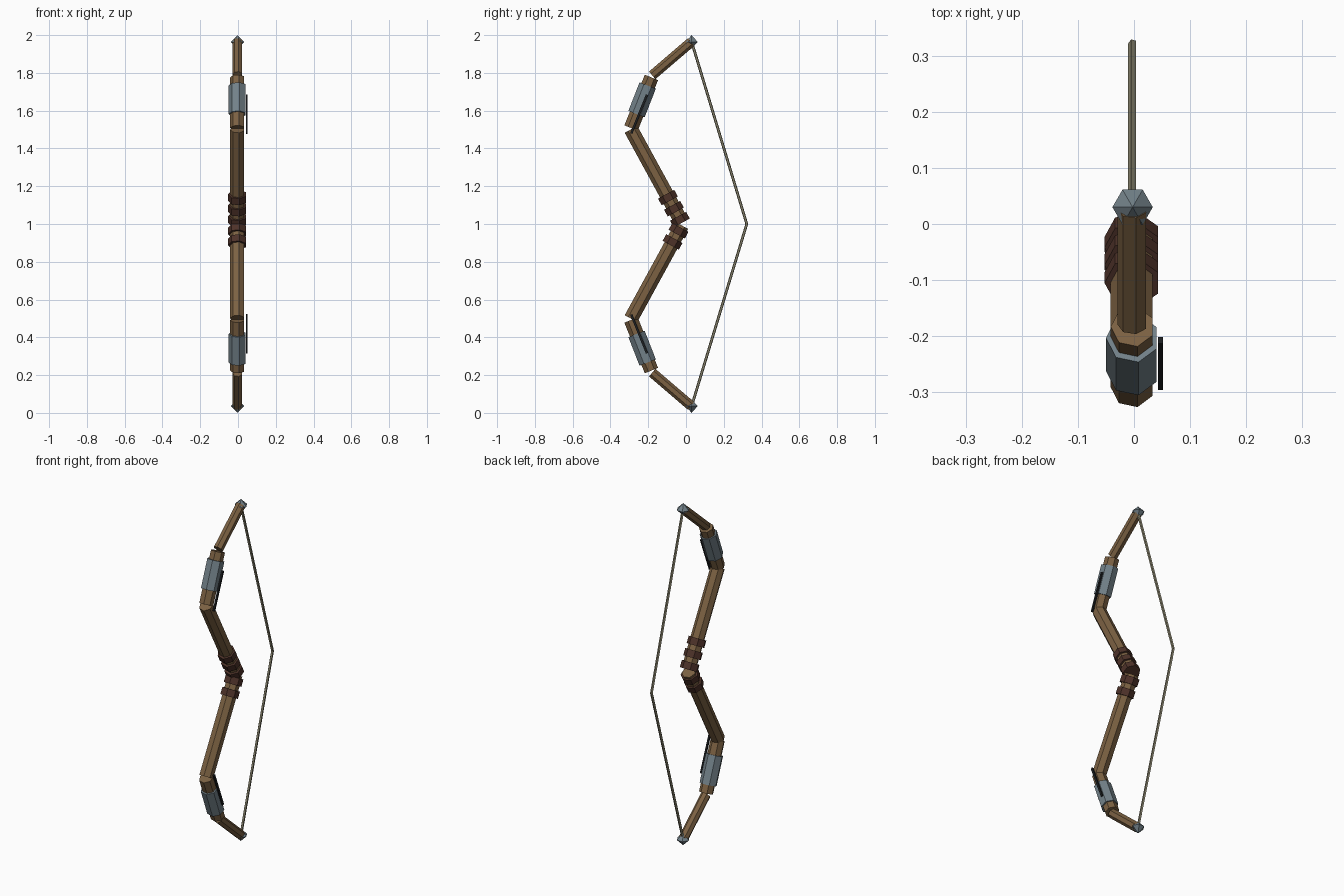
import bpy, bmesh, math
from mathutils import Vector, Matrix

if "Cube" in bpy.data.objects:
    bpy.data.objects.remove(bpy.data.objects["Cube"])

CX = -0.0025  # bow plane


def material(name, rgb):
    m = bpy.data.materials.new(name)
    m.diffuse_color = (*rgb, 1)
    m.use_nodes = True
    m.node_tree.nodes["Principled BSDF"].inputs["Base Color"].default_value = m.diffuse_color
    return m


WOOD = material("wood", (0.20, 0.12, 0.055))
LEATHER = material("leather", (0.075, 0.032, 0.022))
STEEL = material("steel", (0.17, 0.22, 0.25))
DARK = material("dark_inlay", (0.012, 0.014, 0.016))
CORD = material("cord", (0.26, 0.24, 0.16))


def finish(bm, name, mat):
    bmesh.ops.recalc_face_normals(bm, faces=bm.faces)
    me = bpy.data.meshes.new(name)
    bm.to_mesh(me)
    bm.free()
    me.materials.append(mat)
    ob = bpy.data.objects.new(name, me)
    bpy.context.collection.objects.link(ob)
    return ob


def frame(a, b, x=CX):
    """Local z runs from a to b in the (y, z) plane, local x stays world x."""
    a, b = Vector((x, *a)), Vector((x, *b))
    d = (b - a).normalized()
    side = Vector((1, 0, 0))
    up = d.cross(side)
    m = Matrix((side, up, d)).transposed().to_4x4()
    m.translation = (a + b) / 2
    return m, (b - a).length


def rod(name, a, b, r, mat, sides=7):
    m, length = frame(a, b)
    bm = bmesh.new()
    rings = []
    for z in (-length / 2, length / 2):
        ring = []
        for k in range(sides):
            t = math.pi + 2 * math.pi * k / sides
            ring.append(bm.verts.new(m @ Vector((r * math.cos(t), r * math.sin(t), z))))
        rings.append(ring)
        bm.faces.new(ring)
    lo, hi = rings
    for k in range(sides):
        n = (k + 1) % sides
        bm.faces.new((lo[k], lo[n], hi[n], hi[k]))
    return finish(bm, name, mat)


def lerp(a, b, t):
    return (a[0] + (b[0] - a[0]) * t, a[1] + (b[1] - a[1]) * t)


# Both halves of the bow, mirrored about z = 1
for label, s in (("upper", 1), ("lower", -1)):
    def P(y, h):
        return (y, 1 + s * h)

    grip, elbow = P(-0.022, 0.008), P(-0.291, 0.501)
    elbow_out, knee = P(-0.291, 0.508), P(-0.183, 0.776)
    knee_out, tip = P(-0.179, 0.787), P(0.028, 0.964)

    # Three limb pieces
    rod(label + "_inner_limb", grip, elbow, 0.039, WOOD)
    rod(label + "_middle_limb", elbow_out, knee, 0.039, WOOD)
    rod(label + "_outer_limb", knee_out, tip, 0.027, WOOD)

    # Metal sleeve and its dark side inlay
    rod(label + "_sleeve", P(-0.262, 0.582), P(-0.203, 0.733), 0.0475, STEEL)
    m, length = frame(P(-0.290, 0.479), P(-0.207, 0.684), 0.047)
    bm = bmesh.new()
    bmesh.ops.create_cube(bm, size=1, matrix=m @ Matrix.Diagonal((0.009, 0.012, length, 1)))
    finish(bm, label + "_inlay", DARK)

    # Six-sided double-pyramid nock
    bm = bmesh.new()
    c = Vector((CX, 0.03, 1 + s * 0.964))
    ring = [bm.verts.new(c + 0.036 * Vector((math.cos(k * math.pi / 3), math.sin(k * math.pi / 3), 0)))
            for k in range(6)]
    for h in (-0.036, 0.036):
        apex = bm.verts.new(c + Vector((0, 0, h)))
        for k in range(6):
            bm.faces.new((ring[k], ring[(k + 1) % 6], apex))
    finish(bm, label + "_nock", STEEL)

    # String half
    rod(label + "_string", P(0.322, -0.001), P(0.03, 0.964), 0.0078, CORD, 5)

    # Leather wraps: three above the middle, two below
    heights = (0.023, 0.081, 0.14) if s > 0 else (0.036, 0.095)
    for i, h in enumerate(heights):
        dy, dz = 0.02 * 0.478, 0.02 * 0.878
        y = -0.02 - 0.54 * h
        rod(f"{label}_grip_wrap_{i + 1}", P(y + dy, h - dz), P(y - dy, h + dz), 0.05, LEATHER)
